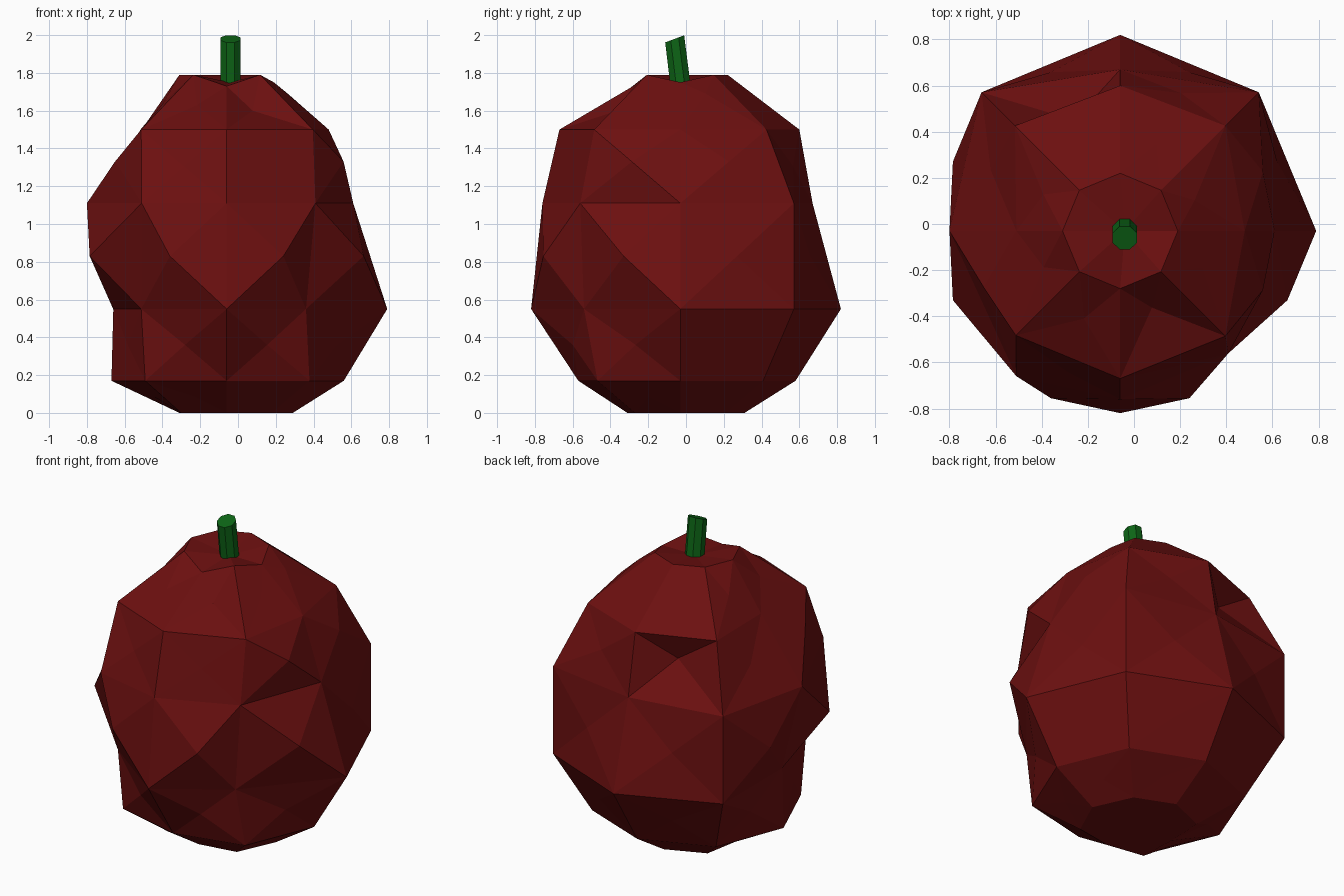
import bpy, bmesh, math
from mathutils import Vector, Matrix

if "Cube" in bpy.data.objects:
    bpy.data.objects.remove(bpy.data.objects["Cube"])

CX, CY = -0.06, -0.03


def material(name, rgb):
    m = bpy.data.materials.new(name)
    m.diffuse_color = (*rgb, 1)
    m.use_nodes = True
    m.node_tree.nodes["Principled BSDF"].inputs["Base Color"].default_value = m.diffuse_color
    return m


def finish(name, bm, mat):
    bmesh.ops.recalc_face_normals(bm, faces=bm.faces)
    me = bpy.data.meshes.new(name)
    bm.to_mesh(me)
    bm.free()
    me.materials.append(mat)
    ob = bpy.data.objects.new(name, me)
    bpy.context.collection.objects.link(ob)
    return ob


def polar(r, deg, z):
    a = math.radians(deg)
    return Vector((CX + r * math.cos(a), CY + r * math.sin(a), z))


# Fruit body: eight columns of radii on six rings, unevenly dented
rings = [
    (0.00, [.35, .34, .34, .34, .25, .34, .28, .34]),
    (0.17, [.62, .62, .61, .62, .61, .61, .54, .62]),
    (0.55, [.85, .85, .85, .85, .60, .64, .79, .66]),
    (1.11, [.67, .85, .70, .85, .74, .78, .73, .69]),
    (1.50, [.54, .645, .63, .645, .45, .64, .64, .645]),
    (1.79, [.25, .25, .25, .25, .25, .25, .25, .25]),
]
# Centre points of faces that stand out or in: (band, column) -> radius, height
centres = {(2, c): (.785, .83) for c in range(3, 8)}
centres.update({(3, 0): (.67, 1.33), (3, 2): (.52, 1.33), (3, 4): (.64, 1.33),
                (3, 7): (.67, 1.33), (4, 0): (.35, 1.69), (4, 6): (.36, 1.60)})

bm = bmesh.new()
grid = [[bm.verts.new(polar(r, 45 * c, z)) for c, r in enumerate(rs)]
        for z, rs in rings]
grid[3][5].co = (-0.51, -0.66, 1.11)
grid[3][7].co = (0.41, -0.56, 1.11)
grid[2][7].co = (0.36, -0.54, 0.55)
grid[5][6].co.z = 1.73
grid[5][0].co.z = 1.75
for b in range(5):
    for c in range(8):
        d = (c + 1) % 8
        quad = [grid[b][c], grid[b][d], grid[b + 1][d], grid[b + 1][c]]
        if (b, c) in centres:
            r, z = centres[b, c]
            mid = polar(r, 45 * c + 22.5, z)
        else:
            mid = sum((v.co for v in quad), Vector()) / 4
        m = bm.verts.new(mid)
        for i in range(4):
            bm.faces.new((quad[i], quad[(i + 1) % 4], m))
# Flat base and slightly sunken crown
bm.faces.new(grid[0])
crown = bm.verts.new((-0.04, -0.03, 1.75))
for c in range(8):
    bm.faces.new((grid[5][c], grid[5][(c + 1) % 8], crown))
finish("fruit_body", bm, material("dark red", (0.15, 0.005, 0.005)))

# Stem: leaning octagonal peg with a slanted tip
bm = bmesh.new()
ends = []
for loc, tilt in (((-0.04, -0.03, 1.74), 0.0), ((-0.04, -0.06, 1.98), 0.36)):
    rot = Matrix.Rotation(tilt, 3, 'X')
    ends.append([bm.verts.new(Vector(loc) + rot @ Vector((
        0.058 * math.cos(math.radians(45 * i + 22.5)),
        0.058 * math.sin(math.radians(45 * i + 22.5)), 0))) for i in range(8)])
for i in range(8):
    j = (i + 1) % 8
    bm.faces.new((ends[0][i], ends[0][j], ends[1][j], ends[1][i]))
for e in ends:
    bm.faces.new(e)
finish("stem", bm, material("leaf green", (0.004, 0.13, 0.008)))
